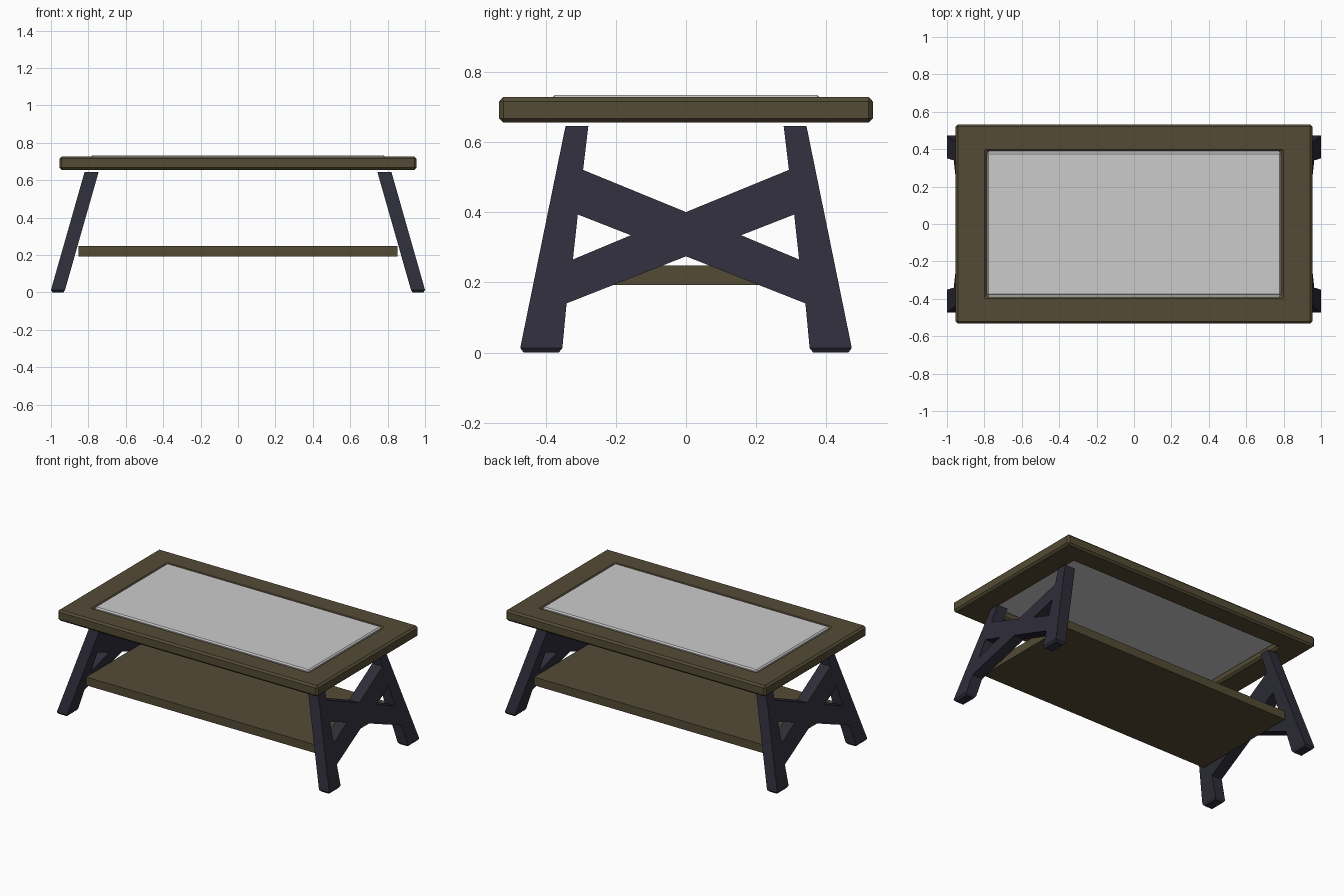
import bpy, bmesh

if "Cube" in bpy.data.objects:
    bpy.data.objects.remove(bpy.data.objects["Cube"])


def material(name, rgb):
    m = bpy.data.materials.new(name)
    m.diffuse_color = (*rgb, 1)
    m.use_nodes = True
    m.node_tree.nodes["Principled BSDF"].inputs["Base Color"].default_value = m.diffuse_color
    return m


wood = material("dark_wood", (0.089, 0.070, 0.036))
metal = material("dark_metal", (0.027, 0.026, 0.042))


def finish(name, bm, mat=None, bevel=0):
    bmesh.ops.recalc_face_normals(bm, faces=bm.faces)
    mesh = bpy.data.meshes.new(name)
    bm.to_mesh(mesh)
    bm.free()
    ob = bpy.data.objects.new(name, mesh)
    bpy.context.collection.objects.link(ob)
    if mat:
        mesh.materials.append(mat)
    if bevel:
        mod = ob.modifiers.new("chamfer", 'BEVEL')
        mod.width = bevel
        mod.segments = 1
        mod.limit_method = 'ANGLE'
    return ob


def slab(name, hx, hy, z0, z1, mat=None, bevel=0):
    bm = bmesh.new()
    bmesh.ops.create_cube(bm, size=1)
    for v in bm.verts:
        v.co = (v.co.x * 2 * hx, v.co.y * 2 * hy, z0 if v.co.z < 0 else z1)
    return finish(name, bm, mat, bevel)


# Table top: rectangular frame with an opening
def frame(name, outer, inner, z0, z1, mat, bevel):
    bm = bmesh.new()
    signs = [(-1, -1), (1, -1), (1, 1), (-1, 1)]
    loops = [[bm.verts.new((sx * h[0], sy * h[1], z)) for sx, sy in signs]
             for h, z in ((outer, z0), (outer, z1), (inner, z1), (inner, z0))]
    for k in range(4):
        a, b = loops[k], loops[(k + 1) % 4]
        for i in range(4):
            j = (i + 1) % 4
            bm.faces.new((a[i], a[j], b[j], b[i]))
    return finish(name, bm, mat, bevel)


frame("top_frame", (0.955, 0.532), (0.787, 0.387), 0.655, 0.727, wood, 0.012)

# Glass panel set in the opening
slab("glass_panel", 0.787, 0.382, 0.69, 0.733, None, 0.008)

# Lower shelf
slab("lower_shelf", 0.853, 0.375, 0.193, 0.248, wood)

# End frames: half profile as (y, z), split into leg and cross brace
FOOT = 0.013
A, B, C = (0.343, 0.645), (0.278, 0.645), (0.293, 0.520)
D, E, F = (0, 0.400), (0, 0.274), (0.340, 0.140)
G, H = (0.352, FOOT), (0.472, FOOT)
P, Q, R = (0.308, 0.393), (0.157, 0.334), (0.322, 0.265)
LEG = [A, B, C, P, R, F, G, H]
BRACE = [C, D, E, F, R, Q, P]
SLOPE = 0.18 / 0.632


def end_frame(name, side):
    bm = bmesh.new()
    for s in (1, -1):
        for poly in (LEG, BRACE):
            bm.faces.new([bm.verts.new((0.925, s * y, z)) for y, z in poly])
    bmesh.ops.remove_doubles(bm, verts=bm.verts, dist=1e-5)
    bmesh.ops.recalc_face_normals(bm, faces=bm.faces)
    ext = bmesh.ops.extrude_face_region(bm, geom=bm.faces[:], use_keep_orig=True)
    new = [g for g in ext["geom"] if isinstance(g, bmesh.types.BMVert)]
    bmesh.ops.translate(bm, verts=new, vec=(0.075, 0, 0))
    # Chamfered foot soles
    soles = [f for f in bm.faces if all(abs(v.co.z - FOOT) < 1e-4 for v in f.verts)]
    for f in soles:
        sole = bmesh.ops.extrude_discrete_faces(bm, faces=[f])["faces"][0]
        c = sole.calc_center_median()
        for v in sole.verts:
            v.co.x += 0.009 if v.co.x < c.x else -0.009
            v.co.y += 0.010 if v.co.y < c.y else -0.010
            v.co.z = 0
    # Lean the frame inward towards the top
    for v in bm.verts:
        v.co.x = side * (v.co.x - SLOPE * max(v.co.z - FOOT, 0))
    return finish(name, bm, metal)


end_frame("right_end_frame", 1)
end_frame("left_end_frame", -1)
